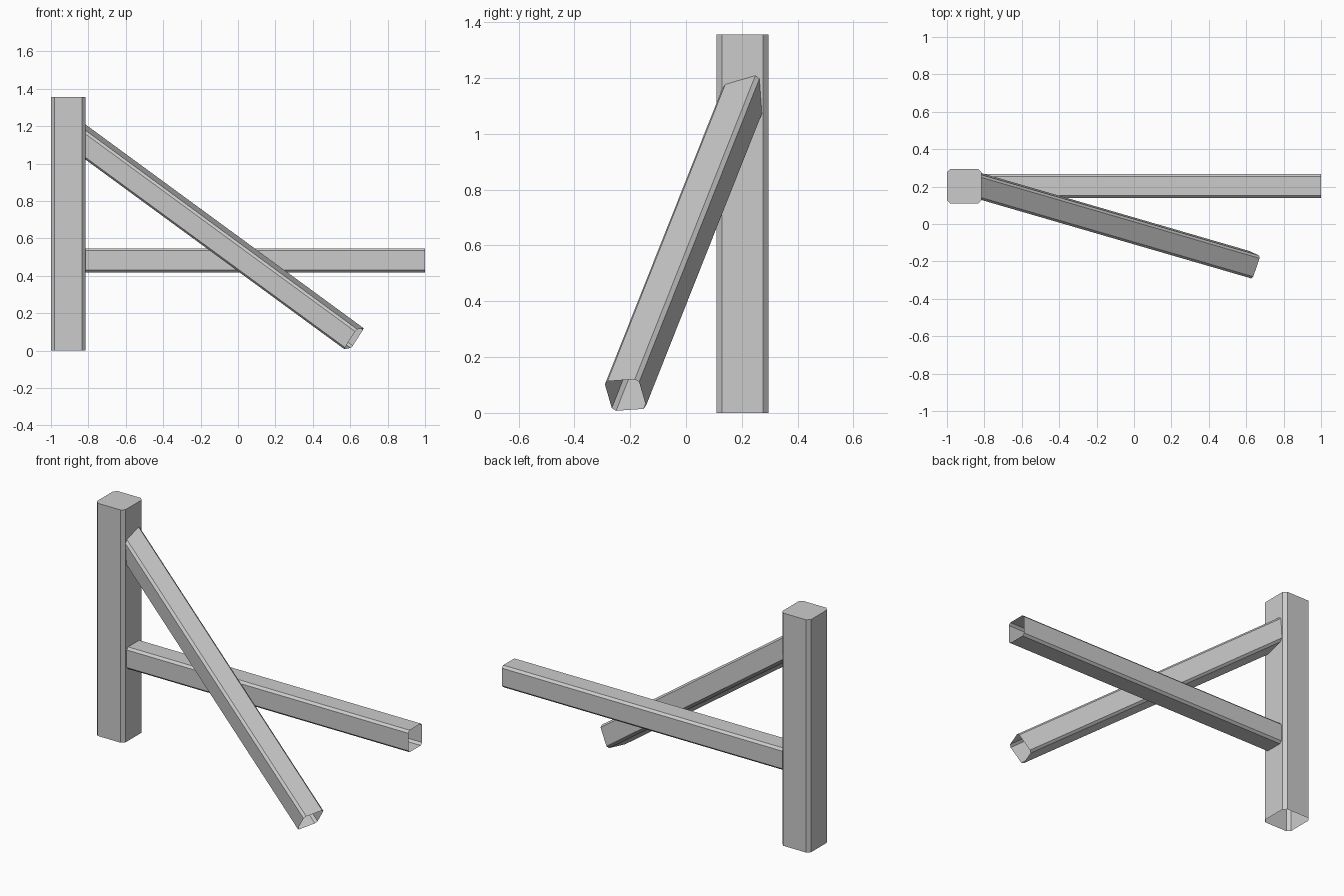
import bpy
from mathutils import Vector

if "Cube" in bpy.data.objects:
    bpy.data.objects.remove(bpy.data.objects["Cube"])


def tube(name, start, end, size, side, plane_x=None, cap_end=False):
    """Open square tube with chamfered edges; optional start cut on an x plane."""
    start, end = Vector(start), Vector(end)
    d = (end - start).normalized()
    side = Vector(side)
    u = (side - side.dot(d) * d).normalized()
    v = d.cross(u)
    h, k = size / 2, size * 0.4
    profile = [(h, -k), (h, k), (k, h), (-k, h), (-h, k), (-h, -k), (-k, -h), (k, -h)]
    first = [start + u * a + v * b for a, b in profile]
    last = [end + u * a + v * b for a, b in profile]
    if plane_x is not None:
        first = [p + d * ((plane_x - p.x) / d.x) for p in first]
    n = len(profile)
    faces = [(i, (i + 1) % n, n + (i + 1) % n, n + i) for i in range(n)]
    if cap_end:
        faces.append(tuple(range(n, 2 * n)))
    mesh = bpy.data.meshes.new(name)
    mesh.from_pydata([tuple(p) for p in first + last], [], faces)
    mesh.update()
    obj = bpy.data.objects.new(name, mesh)
    bpy.context.collection.objects.link(obj)
    return obj


FACE_X = -0.815   # post face the beams butt against

# Upright post, closed on top and open below
tube("post", (-0.9075, 0.2025, 0), (-0.9075, 0.2025, 1.356), 0.185, (1, 0, 0), cap_end=True)

# Level beam running to the right
tube("level_beam", (FACE_X, 0.2035, 0.483), (1, 0.2035, 0.483), 0.128, (0, 1, 0))

# Sloping brace, slightly rolled, mitred flush to the post and square-cut at the foot
tube("sloping_brace", (FACE_X, 0.2, 1.115), (0.62, -0.217, 0.064), 0.13,
     (0.324, 0.945, 0.066), plane_x=FACE_X)
